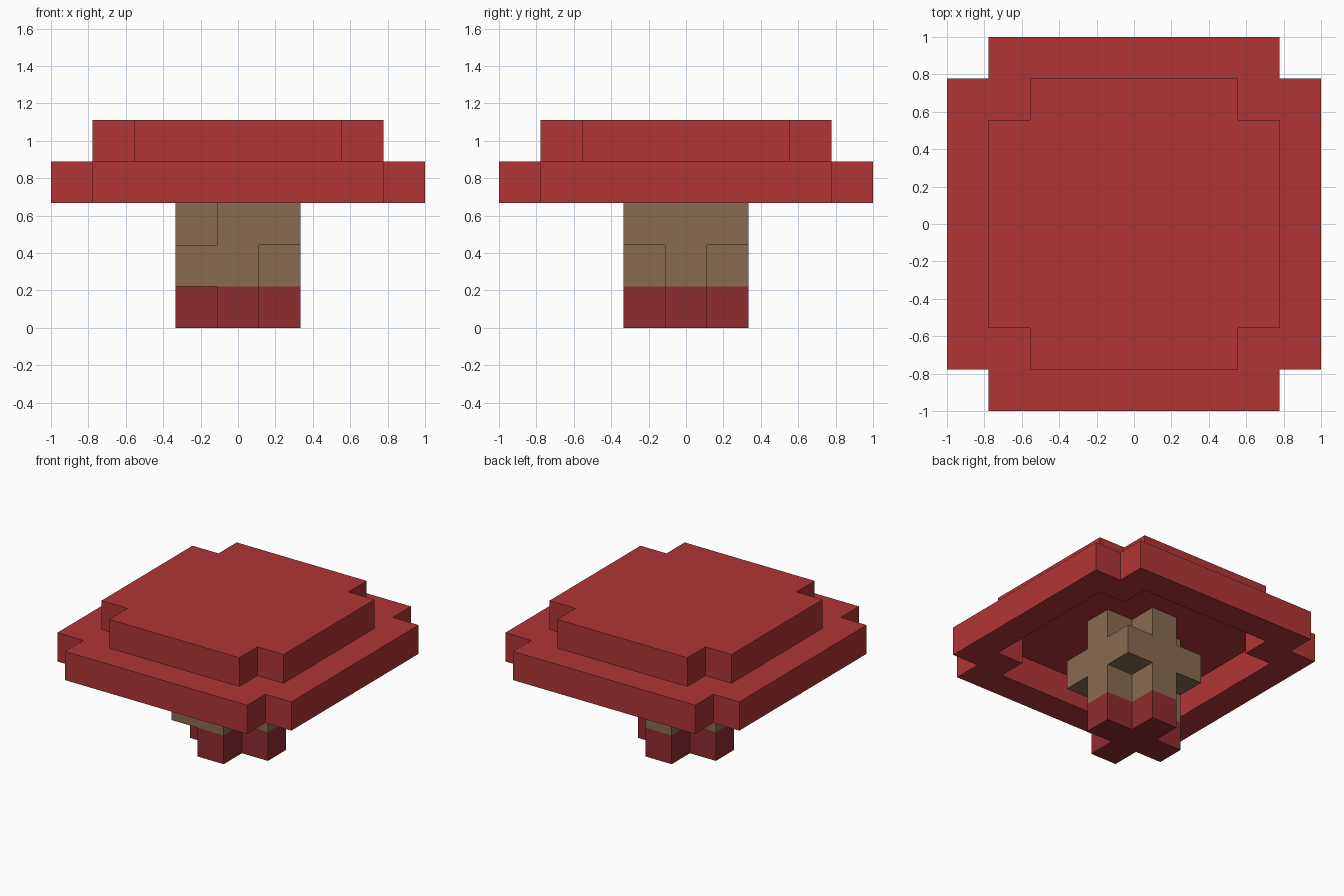
import bpy, bmesh
from mathutils import Vector

UNIT = 2 / 9  # edge of one block


def make_material(name, rgb):
    """Flat colour material from sRGB bytes."""
    def linear(c):
        c /= 255
        return c / 12.92 if c <= 0.04045 else ((c + 0.055) / 1.055) ** 2.4
    colour = (*map(linear, rgb), 1)
    mat = bpy.data.materials.new(name)
    mat.use_nodes = True
    mat.diffuse_color = colour
    mat.node_tree.nodes["Principled BSDF"].inputs["Base Color"].default_value = colour
    return mat


def notched_square(radius, layer):
    """Square layer of blocks without its four corners."""
    span = range(-radius, radius + 1)
    return {(x, y, layer) for x in span for y in span
            if abs(x) + abs(y) < 2 * radius}


def build_blocks(name, cells, solid, mat):
    """Skin the outer faces of the cells and merge the flat areas."""
    bm = bmesh.new()
    for cell in sorted(cells):
        centre = Vector(cell) + Vector((0, 0, 0.5))
        for axis in range(3):
            for sign in (-1, 1):
                n = Vector((0, 0, 0))
                n[axis] = sign
                if tuple(int(c + d) for c, d in zip(cell, n)) in solid:
                    continue
                u = Vector((n.y, n.z, n.x))
                v = n.cross(u)
                corners = [n + u + v, n - u + v, n - u - v, n + u - v]
                bm.faces.new([bm.verts.new((centre + c / 2) * UNIT) for c in corners])
    bmesh.ops.remove_doubles(bm, verts=bm.verts[:], dist=0.001)
    bmesh.ops.dissolve_limit(bm, angle_limit=0.01, verts=bm.verts[:], edges=bm.edges[:])
    mesh = bpy.data.meshes.new(name)
    bm.to_mesh(mesh)
    bm.free()
    mesh.materials.append(mat)
    bpy.context.collection.objects.link(bpy.data.objects.new(name, mesh))


cube = bpy.data.objects.get("Cube")
if cube:
    bpy.data.objects.remove(cube)

# Cap: a solid crown on a hollow rim
crown = notched_square(3, 4)
rim = notched_square(4, 3) - notched_square(3, 3)

# Stem: a cross-shaped column with uneven corner blocks
stem = set().union(*(notched_square(1, layer) for layer in (1, 2, 3)))
stem |= {(1, -1, 2), (1, 1, 2), (-1, 1, 2), (-1, -1, 1)}

# Base: one cross-shaped layer
base = notched_square(1, 0)

solid = crown | rim | stem | base
build_blocks("cap", crown | rim, solid, make_material("cap red", (177, 53, 53)))
build_blocks("stem", stem, solid, make_material("stem brown", (138, 107, 80)))
build_blocks("base", base, solid, make_material("base dark red", (144, 44, 46)))
